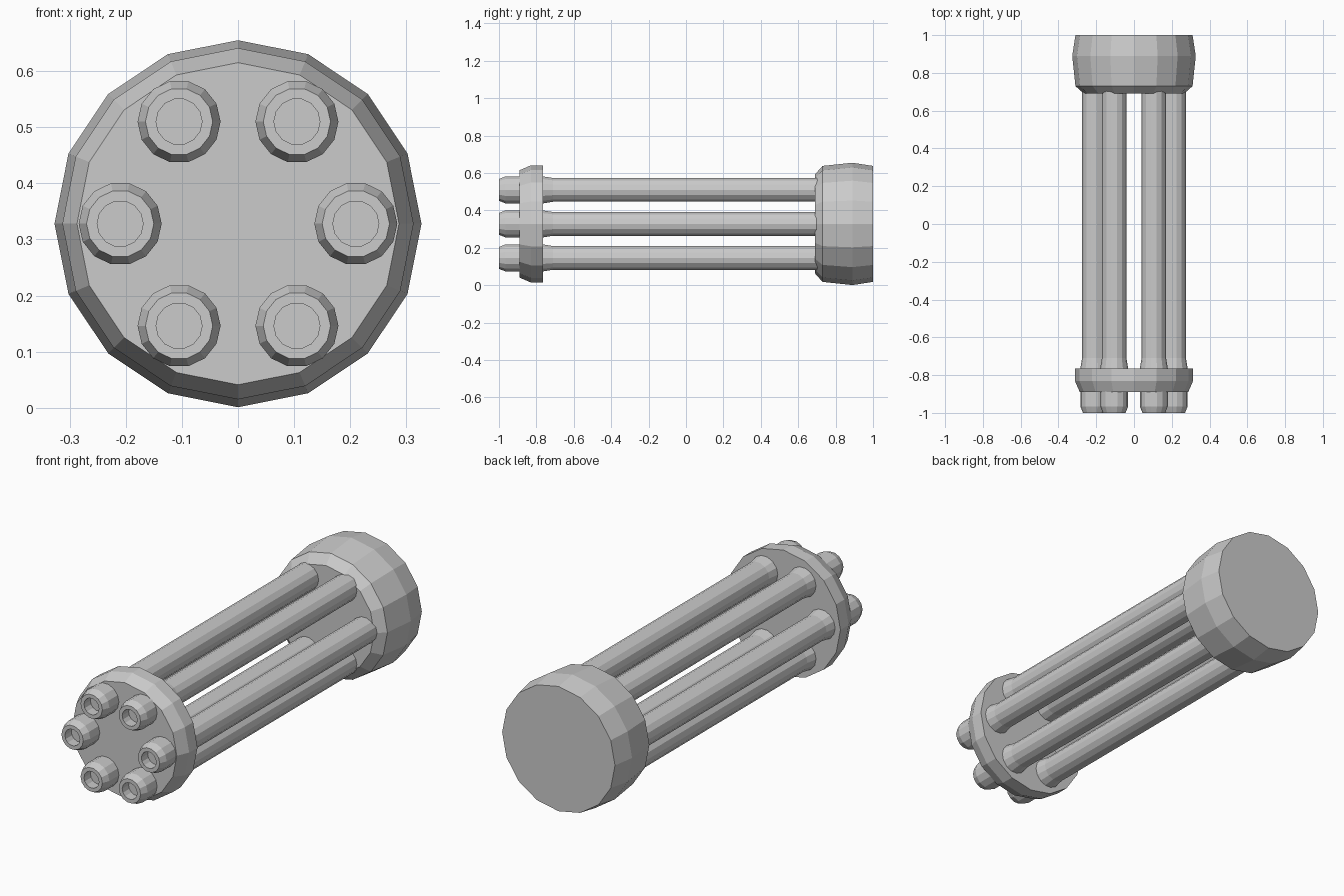
import bpy
import bmesh
from math import cos, sin, pi, radians

if "Cube" in bpy.data.objects:
    bpy.data.objects.remove(bpy.data.objects["Cube"], do_unlink=True)

AXIS_Z = 0.328      # height of the cluster's long axis

steel = bpy.data.materials.new("grey steel")
steel.use_nodes = True
GREY = (0.6, 0.6, 0.6, 1)
steel.diffuse_color = GREY
steel.node_tree.nodes["Principled BSDF"].inputs["Base Color"].default_value = GREY


def lathe(name, profile, sides, x=0, z=AXIS_Z):
    """Spin (radius, y) points around a line along y and cap both ends."""
    bm = bmesh.new()
    rings = []
    for r, y in profile:
        angles = [2 * pi * i / sides for i in range(sides)]
        rings.append([bm.verts.new((r * cos(a), y, r * sin(a))) for a in angles])
    for a, b in zip(rings, rings[1:]):
        for i in range(sides):
            j = (i + 1) % sides
            bm.faces.new((a[i], a[j], b[j], b[i]))
    bm.faces.new(rings[0])
    bm.faces.new(rings[-1])
    bmesh.ops.recalc_face_normals(bm, faces=bm.faces)
    mesh = bpy.data.meshes.new(name)
    bm.to_mesh(mesh)
    bm.free()
    mesh.materials.append(steel)
    obj = bpy.data.objects.new(name, mesh)
    obj.location = (x, 0, z)
    bpy.context.collection.objects.link(obj)
    return obj


# Rear drum with a bevelled front rim and a slight bulge
lathe("rear_drum", [(0.265, 0.69), (0.31, 0.73), (0.327, 0.89), (0.31, 1.0)], 16)

# Front clamp plate
lathe("front_plate", [(0.287, -0.89), (0.313, -0.83), (0.313, -0.765)], 16)

# Six barrels: recessed bore, thick muzzle, taper to the long tube
barrel = [(0.041, -0.95), (0.041, -1.0), (0.06, -1.0), (0.074, -0.965),
          (0.074, -0.765), (0.065, -0.71), (0.065, 0.75)]
for n in range(6):
    a = radians(60 * n)
    lathe(f"barrel_{n + 1}", barrel, 14, 0.21 * cos(a), AXIS_Z + 0.21 * sin(a))
